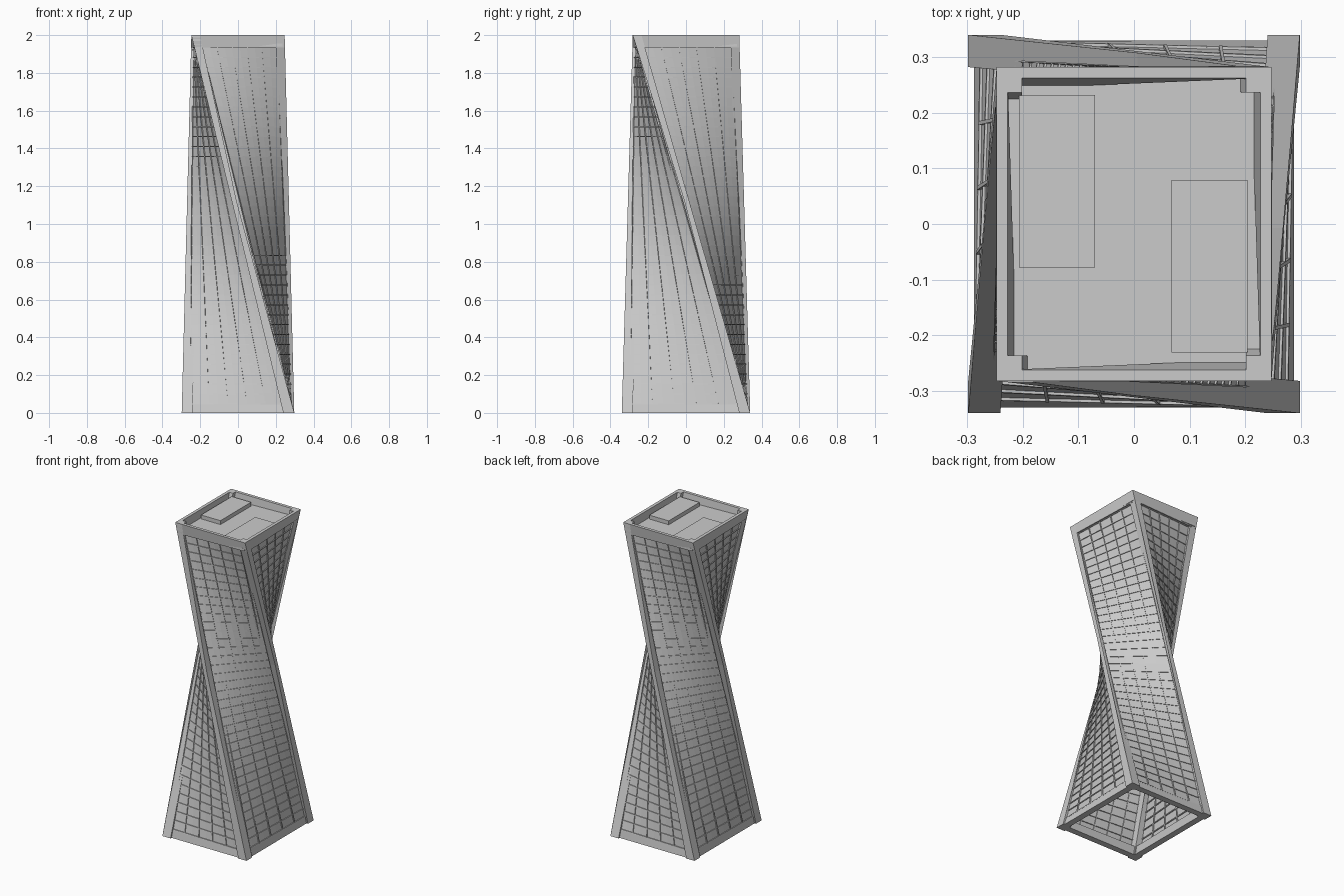
import bpy, bmesh
from mathutils import Vector

if "Cube" in bpy.data.objects:
    bpy.data.objects.remove(bpy.data.objects["Cube"])

BOT, TOP, H = (0.298, 0.34), (0.247, 0.282), 2.0
SIGN = [(1, -1), (-1, -1), (-1, 1), (1, 1)]      # clockwise from above
BAYS, FLOORS = 5, 36
T0, T1 = 0.024, 0.967                            # glazed range of the height


def corner(k, half, ix, iy, z):
    sx, sy = SIGN[k % 4]
    return Vector((sx * (half[0] - ix), sy * (half[1] - iy), z))


def wall(k, u, t, d, m=0.0):
    """Point on ruled wall k: u across, t up, d depth, m margin at the ends."""
    def edge(j, half, z):
        a, b = corner(j, half, d, d, z), corner(j + 1, half, d, d, z)
        e = (b - a).normalized() * max(m - d, 0)
        return (a + e).lerp(b - e, u)
    return edge(k, BOT, 0).lerp(edge(k + 1, TOP, H), t)


def hexa(bm, low, high):
    a = [bm.verts.new(p) for p in low]
    b = [bm.verts.new(p) for p in high]
    bm.faces.new(a[::-1])
    bm.faces.new(b)
    for i in range(4):
        j = (i + 1) % 4
        bm.faces.new((a[i], a[j], b[j], b[i]))


def finish(name, bm):
    bmesh.ops.recalc_face_normals(bm, faces=bm.faces)
    me = bpy.data.meshes.new(name)
    bm.to_mesh(me)
    bm.free()
    ob = bpy.data.objects.new(name, me)
    bpy.context.collection.objects.link(ob)
    return ob


def bar(bm, k, u0, u1, t0, t1, d0, d1, m, steps=1):
    """Bar with a box section that follows the ruled wall."""
    for s in range(steps):
        ua, ub = u0 + (u1 - u0) * s / steps, u0 + (u1 - u0) * (s + 1) / steps
        ring = [[wall(k, u, t, d, m) for t, d in ((t0, d0), (t0, d1), (t1, d1), (t1, d0))]
                for u in (ua, ub)]
        hexa(bm, *ring)


# leaning corner columns, pinched where their section flips over
bm = bmesh.new()
wb, wt = 0.058, 0.046
for k in range(4):
    sec = [(0, 0), (1, 0), (1, 1), (0, 1)]
    hexa(bm, [corner(k, BOT, x * wb, y * wb, 0) for x, y in sec],
         [corner(k + 1, TOP, x * wt, y * wt, H) for x, y in sec])
finish("corner_columns", bm)

# beams around the foot and the head
bm = bmesh.new()
for k in range(4):
    bar(bm, k, 0, 1, 0, T0, 0.01, 0.05, 0.01)
finish("foot_beams", bm)
bm = bmesh.new()
for k in range(4):
    bar(bm, k, 0, 1, T1, 1, 0.0, 0.02, 0)
finish("parapet", bm)

# twisted glazing
M = 0.042
bm = bmesh.new()
for k in range(4):
    g = [[bm.verts.new(wall(k, i / 10, T0 + (T1 - T0) * j / FLOORS, 0.014, M))
          for i in range(11)] for j in range(FLOORS + 1)]
    for j in range(FLOORS):
        for i in range(10):
            bm.faces.new((g[j][i], g[j][i + 1], g[j + 1][i + 1], g[j + 1][i]))
finish("glazing", bm)

# mullions and floor bands
bm = bmesh.new()
for k in range(4):
    for i in range(BAYS + 1):
        u = i / BAYS
        w = 0.006
        a, b = max(u - w, 0), min(u + w, 1)
        for s in range(12):
            t0, t1 = (T0 + (T1 - T0) * (s + e) / 12 for e in (0, 1))
            bar(bm, k, a, b, t0, t1, 0.008, 0.02, M)
finish("mullions", bm)
bm = bmesh.new()
for k in range(4):
    for j in range(FLOORS + 1):
        t = T0 + (T1 - T0) * j / FLOORS
        bar(bm, k, 0, 1, t - 0.0015, t + 0.0015, 0.009, 0.02, M, 4)
finish("floor_bands", bm)


def box(name, x0, x1, y0, y1, z0, z1):
    bm = bmesh.new()
    hexa(bm, *[[(x0, y0, z), (x1, y0, z), (x1, y1, z), (x0, y1, z)] for z in (z0, z1)])
    finish(name, bm)


# sunken roof with two plant boxes
box("roof", -0.235, 0.235, -0.27, 0.27, 1.94, 1.955)
box("plant_box_left", -0.207, -0.07, -0.078, 0.232, 1.955, 1.98)
box("plant_box_right", 0.067, 0.204, -0.231, 0.079, 1.955, 1.98)
